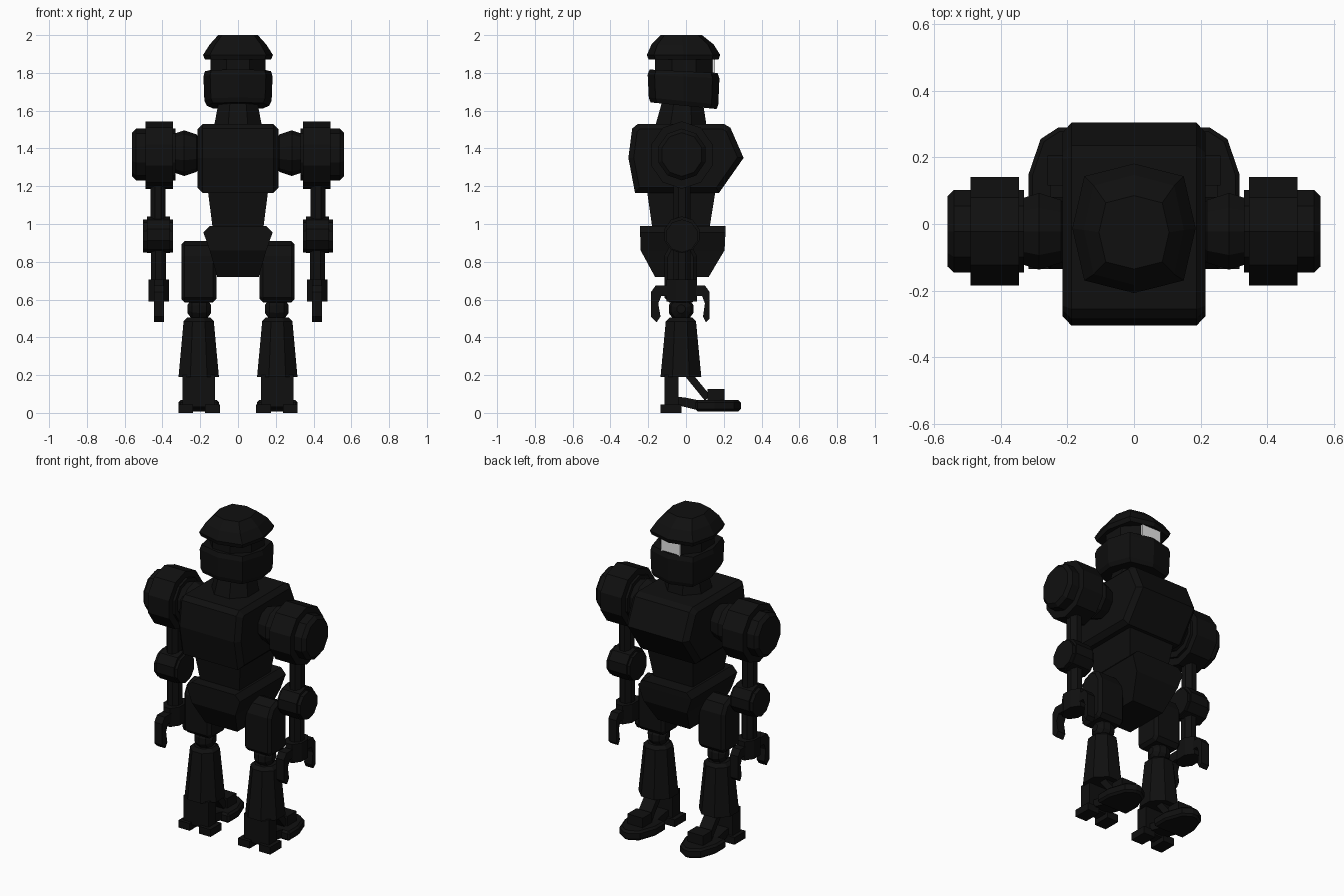
import bpy, bmesh, math

if "Cube" in bpy.data.objects:
    bpy.data.objects.remove(bpy.data.objects["Cube"])


def material(name, v):
    m = bpy.data.materials.new(name)
    m.diffuse_color = (v, v, v, 1)
    m.use_nodes = True
    m.node_tree.nodes["Principled BSDF"].inputs["Base Color"].default_value = m.diffuse_color
    return m


BLACK = material("matte_black", 0.005)
WHITE = material("visor_white", 0.8)


def finish(name, rings, mirror=False, mat=BLACK):
    """Skin a list of equal-length rings and cap both ends."""
    bm = bmesh.new()
    rows = [[bm.verts.new(p) for p in r] for r in rings]
    n = len(rows[0])
    for a, b in zip(rows, rows[1:]):
        for i in range(n):
            j = (i + 1) % n
            bm.faces.new((a[i], a[j], b[j], b[i]))
    bm.faces.new(rows[0][::-1])
    bm.faces.new(rows[-1])
    bmesh.ops.recalc_face_normals(bm, faces=bm.faces)
    me = bpy.data.meshes.new(name)
    bm.to_mesh(me)
    bm.free()
    me.materials.append(mat)
    ob = bpy.data.objects.new(name, me)
    bpy.context.collection.objects.link(ob)
    if mirror:
        ob.modifiers.new("Mirror", "MIRROR")
    return ob


def loft(name, sections, n=8, axis="z", mirror=False, head=False):
    """Sections: (position, centre u, centre v, radius u, radius v, tilt)."""
    rings = []
    for t, cu, cv, ru, rv, *tilt in sections:
        ring = []
        for i in range(n):
            if head:    # squarish octagon with corners on the axes
                a, k = 2 * math.pi * i / n, (1.14 if i % 2 else 1)
            else:       # flat sides on the axes
                a, k = 2 * math.pi * (i + .5) / n, 1 / math.cos(math.pi / n)
            u, v = cu + ru * k * math.cos(a), cv + rv * k * math.sin(a)
            w = t + (tilt[0] * v if tilt else 0)
            ring.append((w, u, v) if axis == "x" else (u, v, w))
        rings.append(ring)
    return finish(name, rings, mirror)


def prism(name, profile, lo, hi, axis="x", mirror=False):
    place = (lambda p, t: (t, *p)) if axis == "x" else (lambda p, t: (*p, t))
    return finish(name, [[place(p, t) for p in profile] for t in (lo, hi)], mirror)


def box(name, x0, x1, y0, y1, z0, z1, mirror=False, mat=BLACK):
    rings = [[(x0, y0, z), (x1, y0, z), (x1, y1, z), (x0, y1, z)] for z in (z0, z1)]
    return finish(name, rings, mirror, mat)


def ball(name, x, y, z, r, squash=1):
    angles = [math.radians(a) for a in (-70, -35, 0, 35, 70)]
    return loft(name, [(x + r * squash * math.sin(a), y, z, r * math.cos(a), r * math.cos(a))
                       for a in angles], 10, "x", True)


def bevel(ob, width, angle):
    b = ob.modifiers.new("Bevel", "BEVEL")
    b.width, b.segments, b.limit_method = width, 1, "ANGLE"
    b.angle_limit = math.radians(angle)


# Head: cap, recessed face, visor and jaw guard
loft("helmet_cap", [(1.87, 0, -.013, .175, .185), (1.895, 0, -.013, .185, .194),
                    (1.95, 0, -.018, .15, .165), (2.0, 0, -.025, .105, .11)], head=True)
loft("inner_head", [(1.76, 0, -.01, .145, .155), (1.9, 0, -.01, .145, .155)])
box("visor", -.065, .065, .13, .153, 1.785, 1.87, mat=WHITE)
loft("jaw_guard", [(1.625, 0, -.013, .165, .175, -.1), (1.65, 0, -.013, .178, .184, -.1),
                   (1.78, 0, -.013, .183, .19, -.05), (1.808, 0, -.013, .175, .18, -.05)],
     head=True)
loft("neck", [(1.5, 0, -.028, .13, .14), (1.66, 0, -.018, .1, .105)])

# Torso, waist and pelvis
torso = prism("torso", [(-.255, 1.53), (-.285, 1.505), (-.305, 1.35), (-.27, 1.165),
                        (.175, 1.165), (.305, 1.35), (.235, 1.51), (.2, 1.53)], -.215, .215)
bevel(torso, .028, 85)
loft("waist", [(.97, 0, -.027, .133, .15), (1.18, 0, -.025, .16, .182)], 4)
loft("pelvis", [(.72, 0, -.022, .11, .142), (.86, 0, -.018, .15, .222),
                (.955, 0, -.017, .183, .226), (.99, 0, -.017, .15, .227)], 4)

# Arms
CY = -.022
ball("shoulder_joint", .285, CY, 1.375, .115)
loft("shoulder_ring", [(.345, CY, 1.365, .163, .17), (.49, CY, 1.365, .163, .17)],
     10, "x", True)
loft("shoulder_drum", [(.33, CY, 1.368, .124, .13), (.54, CY, 1.368, .124, .13),
                       (.56, CY, 1.368, .105, .11)], 10, "x", True)
loft("upper_arm", [(1.0, .423, CY, .04, .045), (1.22, .423, CY, .04, .045)], 8, mirror=True)
loft("elbow_drum", [(.344, CY, .937, .083, .083), (.503, CY, .937, .083, .083)],
     10, "x", True)
loft("elbow_band", [(.36, CY, .943, .093, .093), (.482, CY, .943, .093, .093)],
     10, "x", True)
loft("forearm", [(.69, .42, CY, .04, .045), (.88, .42, CY, .04, .045)], 8, mirror=True)
loft("wrist", [(.59, .42, CY, .055, .08), (.705, .42, CY, .055, .08)], 8, mirror=True)
prism("claw_hand", [(-.185, .64), (-.16, .675), (.1, .675), (.125, .64), (.125, .5),
                    (.105, .48), (.09, .51), (.1, .58), (.085, .62), (-.13, .62),
                    (-.147, .58), (-.135, .51), (-.155, .48), (-.185, .51)],
      .392, .446, mirror=True)

# Legs
thigh = prism("thigh", [(-.115, .61), (-.09, .585), (.035, .585), (.058, .61), (.058, .83),
                        (.03, .885), (-.028, .91), (-.087, .885), (-.115, .83)],
              .115, .3, mirror=True)
bevel(thigh, .018, 85)
ball("knee", .205, -.026, .55, .065)
loft("shin", [(.19, .208, -.027, .107, .108), (.485, .208, -.027, .08, .08),
              (.505, .208, -.027, .06, .06)], 8, mirror=True)
box("ankle_post", .122, .293, -.115, -.04, .03, .2, True)

# Feet: two heel pads, sloped sole, strut and toe
for side, x0, x1 in (("inner", .095, .175), ("outer", .238, .316)):
    box(side + "_heel_pad", x0, x1, -.135, -.025, 0, .045, True)
prism("sole_plate", [(-.08, .09), (-.08, .05), (.06, .015), (.1, .06), (.0, .08)],
      .15, .266, mirror=True)
prism("foot_strut", [(-.01, .2), (.04, .2), (.13, .09), (.1, .065)], .165, .25, mirror=True)
toe = prism("toe", [(.1, .05), (.1, .15), (.138, .255), (.19, .29), (.226, .29),
                    (.28, .255), (.316, .15), (.316, .05)], .008, .067, "z", True)
bevel(toe, .012, 85)
box("toe_cap", .155, .26, .115, .205, .06, .127, True)
